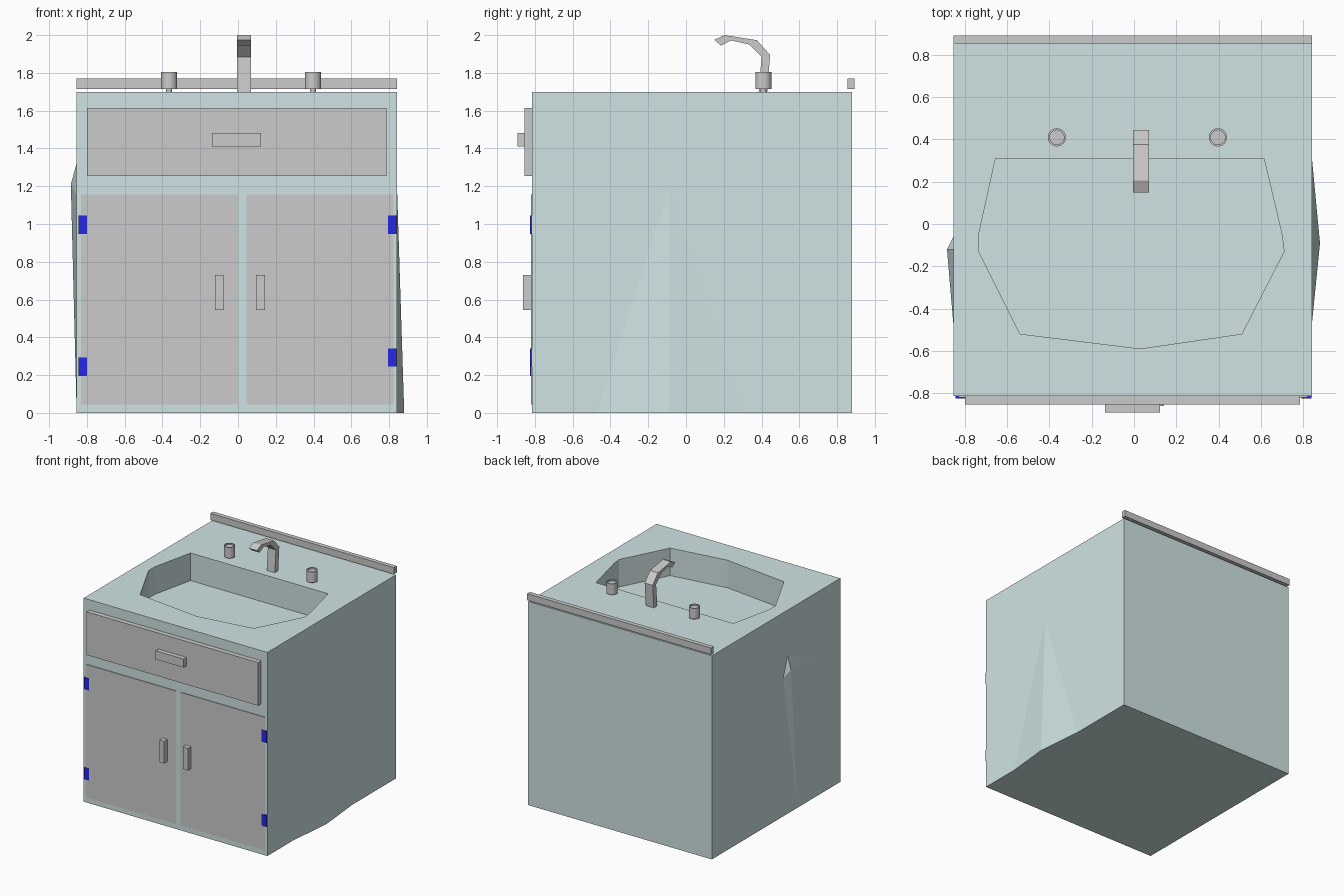
import bpy, bmesh, math

if "Cube" in bpy.data.objects:
    bpy.data.objects.remove(bpy.data.objects["Cube"])


def material(name, rgb):
    m = bpy.data.materials.new(name)
    m.diffuse_color = (*rgb, 1)
    m.use_nodes = True
    m.node_tree.nodes["Principled BSDF"].inputs["Base Color"].default_value = m.diffuse_color
    return m


def finish(bm, name, mat=None):
    bmesh.ops.recalc_face_normals(bm, faces=bm.faces[:])
    me = bpy.data.meshes.new(name)
    bm.to_mesh(me)
    bm.free()
    ob = bpy.data.objects.new(name, me)
    bpy.context.collection.objects.link(ob)
    if mat:
        me.materials.append(mat)
    return ob


def box(name, x, y, z, mat=None):
    bm = bmesh.new()
    bmesh.ops.create_cube(bm, size=1)
    for v in bm.verts:
        v.co = [r[0] + (c + 0.5) * (r[1] - r[0]) for c, r in zip(v.co, (x, y, z))]
    return finish(bm, name, mat)


def prism(name, base, shift, mat=None):
    bm = bmesh.new()
    f = bm.faces.new([bm.verts.new(p) for p in base])
    ext = bmesh.ops.extrude_face_region(bm, geom=[f], use_keep_orig=True)
    moved = [g for g in ext["geom"] if isinstance(g, bmesh.types.BMVert)]
    bmesh.ops.translate(bm, verts=moved, vec=shift)
    return finish(bm, name, mat)


def lathe(name, profile, x, y, sides=24):
    bm = bmesh.new()
    vs = [bm.verts.new((x + r, y, z)) for r, z in profile]
    edges = [bm.edges.new(p) for p in zip(vs, vs[1:])]
    bmesh.ops.spin(bm, geom=vs + edges, cent=(x, y, 0), axis=(0, 0, 1),
                   angle=math.tau, steps=sides)
    bmesh.ops.remove_doubles(bm, verts=bm.verts[:], dist=1e-5)
    ob = finish(bm, name)
    bpy.ops.object.select_all(action='DESELECT')
    ob.select_set(True)
    bpy.context.view_layer.objects.active = ob
    bpy.ops.object.shade_smooth_by_angle(angle=math.radians(35))
    return ob


pale = material("pale_teal", (0.63, 0.77, 0.77))
blue = material("blue", (0.02, 0.02, 0.8))
L, R, F, B, TOP = -0.855, 0.842, -0.815, 0.88, 1.70

# Cabinet body: a box whose side panels bulge slightly
points = {
    "lf0": (L, F, 0), "lf1": (L, F, TOP), "lb0": (L, B, 0), "lb1": (L, B, TOP),
    "rf0": (R, F, 0), "rf1": (R, F, TOP), "rb0": (R, B, 0), "rb1": (R, B, TOP),
    # right bulge
    "p1": (R, -0.47, 0), "a": (0.88, -0.09, 0), "p2": (R, 0.31, 0), "t": (R, -0.09, 1.19),
    # left bulge
    "q": (-0.885, -0.12, 1.21), "q1": (L, -0.47, 1.15), "q2": (L, -0.12, 1.32),
    "q3": (L, -0.06, 1.15), "q0": (L, -0.25, 0.03),
}
faces = ["lf0 rf0 rf1 lf1", "lb0 lb1 rb1 rb0", "lf1 rf1 rb1 lb1", "lf0 lb0 rb0 p2 a p1 rf0",
         "p1 a t", "a p2 t", "rf0 p1 t rf1", "rf1 t rb1", "t p2 rb0 rb1",
         "q q1 q2", "q q2 q3", "q q3 q0", "q q0 q1",
         "lf0 lf1 q1", "lf0 q1 q0", "lf1 q2 q1", "lf1 lb1 q2", "lb1 q3 q2",
         "lb1 lb0 q3", "lb0 q0 q3", "lb0 lf0 q0"]
bm = bmesh.new()
vert = {k: bm.verts.new(p) for k, p in points.items()}
for f in faces:
    bm.faces.new([vert[k] for k in f.split()])
body = finish(bm, "cabinet_body", pale)

# Basin recess cut into the counter
outline = [(-0.655, 0.31), (0.615, 0.31), (0.70, -0.05), (0.71, -0.13), (0.51, -0.52),
           (0.03, -0.59), (-0.54, -0.52), (-0.735, -0.13), (-0.735, -0.05)]
cutter = prism("basin_cutter", [(x, y, 1.47) for x, y in outline], (0, 0, 0.4), pale)
cutter.hide_render = True
cutter.hide_viewport = True
cut = body.modifiers.new("basin", 'BOOLEAN')
cut.operation = 'DIFFERENCE'
cut.solver = 'EXACT'
cut.object = cutter

# Backsplash rail
box("backsplash_rail", (L, R), (0.855, 0.892), (1.715, 1.77))

# Drawer and its handle
box("drawer_front", (-0.80, 0.785), (-0.855, F), (1.255, 1.615))
box("drawer_handle", (-0.137, 0.122), (-0.892, -0.855), (1.41, 1.482))

# Doors, handles and hinges
for side, door, handle, hinge, low in (
        ("left", (-0.83, 0.0), (-0.122, -0.078), (-0.845, -0.80), 0.195),
        ("right", (0.045, 0.822), (0.095, 0.142), (0.793, 0.84), 0.245)):
    box(side + "_door", door, (-0.821, F), (0.045, 1.155))
    box(side + "_door_handle", handle, (-0.862, -0.82), (0.545, 0.73))
    for level, z in (("lower", low), ("upper", 0.947)):
        box(f"{side}_{level}_hinge", hinge, (-0.825, F), (z, z + 0.097), blue)

# Tap knobs: stem, barrel and recessed top
knob = [(0.015, 1.70), (0.015, 1.715), (0.043, 1.715), (0.043, 1.805),
        (0.034, 1.805), (0.034, 1.795), (0, 1.795)]
lathe("left_knob", knob, -0.365, 0.41)
lathe("right_knob", knob, 0.397, 0.41)

# Faucet: curved side profile extruded across
spout = [(0.385, 1.70), (0.40, 1.885), (0.335, 1.95), (0.24, 1.972), (0.185, 1.945),
         (0.15, 1.975), (0.205, 2.0), (0.375, 1.973), (0.445, 1.895), (0.43, 1.70)]
prism("faucet", [(-0.004, y, z) for y, z in spout], (0.074, 0, 0))
